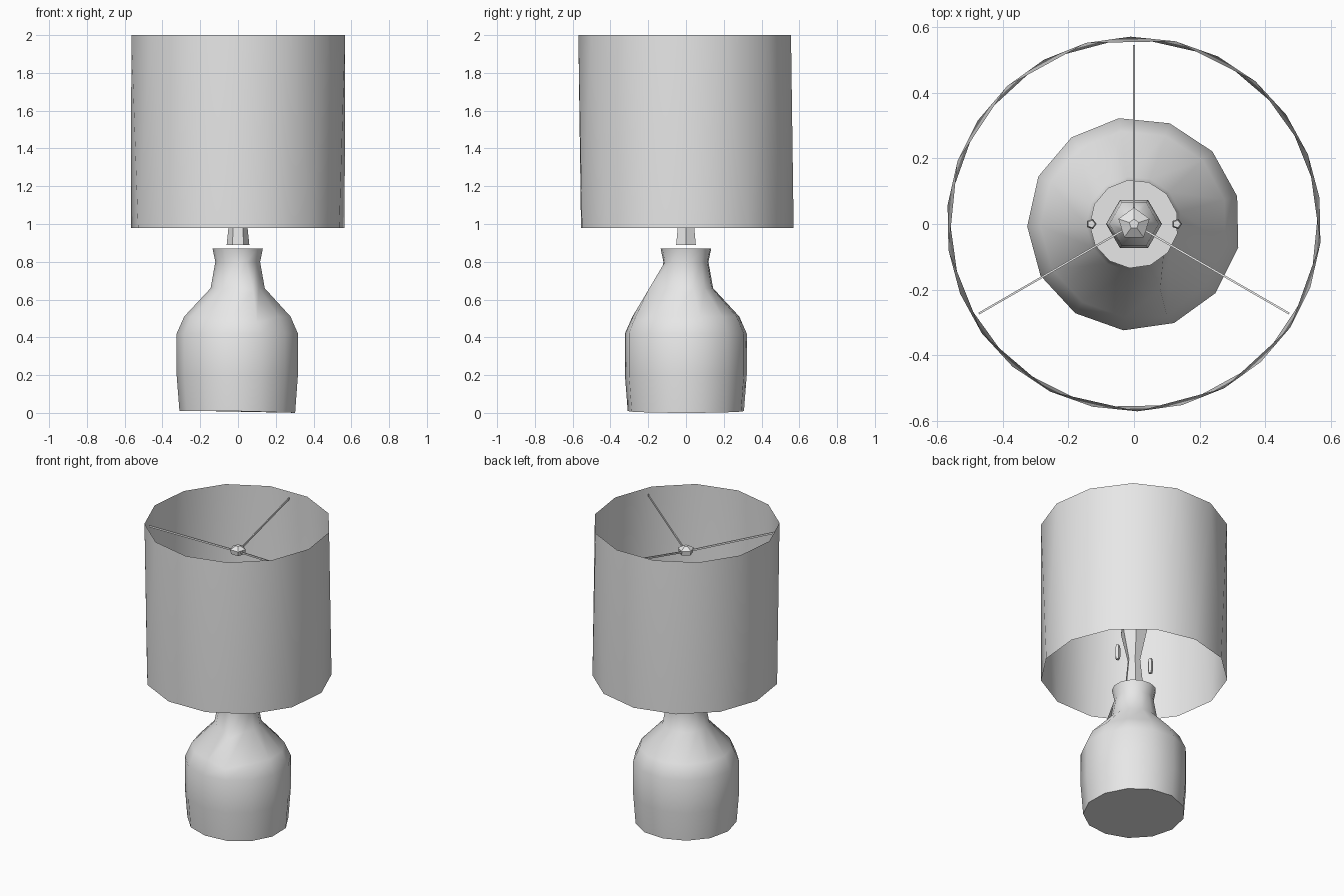
import bpy, bmesh, math
from mathutils import Vector

cube = bpy.data.objects.get("Cube")
if cube:
    bpy.data.objects.remove(cube, do_unlink=True)

grey = bpy.data.materials.new("light_grey")
grey.use_nodes = True
grey.diffuse_color = (0.8, 0.8, 0.8, 1)
grey.node_tree.nodes["Principled BSDF"].inputs["Base Color"].default_value = (0.8, 0.8, 0.8, 1)


def finish(name, bm, angle=50):
    """Turn a bmesh into a named, shaded object."""
    mesh = bpy.data.meshes.new(name)
    bm.to_mesh(mesh)
    bm.free()
    mesh.materials.append(grey)
    obj = bpy.data.objects.new(name, mesh)
    bpy.context.collection.objects.link(obj)
    bpy.ops.object.select_all(action='DESELECT')
    obj.select_set(True)
    bpy.context.view_layer.objects.active = obj
    bpy.ops.object.shade_smooth_by_angle(angle=math.radians(angle))
    return obj


def lathe(profile, sides, start=0.0, twist=0.0, caps=True):
    """Stack rings of (radius, z), each turned by twist steps from the last."""
    bm = bmesh.new()
    step = math.tau / sides
    rings = []
    for level, (r, z) in enumerate(profile):
        turn = start + level * twist * step
        rings.append([bm.verts.new((r * math.cos(turn + i * step),
                                    r * math.sin(turn + i * step), z))
                      for i in range(sides)])
    for low, high in zip(rings, rings[1:]):
        for i in range(sides):
            j = (i + 1) % sides
            if twist:
                bm.faces.new((low[i], low[j], high[i]))
                bm.faces.new((low[j], high[j], high[i]))
            else:
                bm.faces.new((low[i], low[j], high[j], high[i]))
    if caps:
        bm.faces.new(rings[0][::-1])
        bm.faces.new(rings[-1])
    return bm, rings


# Pot-shaped base, with a pulled-out ridge at the front of the neck
bm, rings = lathe([(0.31, 0.01), (0.325, 0.2), (0.325, 0.42), (0.285, 0.51),
                   (0.145, 0.66), (0.12, 0.8), (0.135, 0.87)],
                  13, start=math.radians(-68))
rings[4][0].co = (0.08, -0.2, 0.65)
rings[3][0].co = (0.1, -0.28, 0.48)
for v in rings[0]:
    v.co.z = 0.01 - 0.01 * v.co.x / 0.31 if v.co.x > 0 else 0.01
finish("lamp_base", bm)

# Drum shade: open, with top and bottom rims half a step apart
bm, _ = lathe([(0.57, 0.98), (0.57, 2.0)], 13, start=math.radians(8),
              twist=0.5, caps=False)
finish("drum_shade", bm)

# Socket and bulb
bm, _ = lathe([(0.06, 0.89), (0.04, 1.08)], 6)
finish("socket", bm)
bm, _ = lathe([(0.04, 1.08), (0.085, 1.28), (0.075, 1.36), (0.03, 1.42)], 6)
finish("bulb", bm)

# Hub that carries the shade
bm, _ = lathe([(0.045, 1.8), (0.05, 1.83), (0.015, 1.85)], 5, start=math.pi / 2)
finish("shade_hub", bm, 30)

# Three sloping spokes from hub to shade
for number, degrees in enumerate((90, 210, 330), 1):
    a = math.radians(degrees)
    out = Vector((math.cos(a), math.sin(a), 0))
    side = Vector((-out.y, out.x, 0)) * 0.003
    bm = bmesh.new()
    ends = []
    for r, z in ((0.035, 1.82), (0.545, 1.96)):
        centre = out * r + Vector((0, 0, z))
        up = Vector((0, 0, 0.006))
        ends.append([bm.verts.new(centre + s * side + t * up)
                     for s, t in ((-1, -1), (1, -1), (1, 1), (-1, 1))])
    for i in range(4):
        j = (i + 1) % 4
        bm.faces.new((ends[0][i], ends[0][j], ends[1][j], ends[1][i]))
    bm.faces.new(ends[0])
    bm.faces.new(ends[1])
    bmesh.ops.recalc_face_normals(bm, faces=bm.faces)
    finish(f"shade_spoke_{number}", bm, 30)

# Small clips on both sides of the socket
for name, sign in (("left_clip", 1), ("right_clip", -1)):
    bm, _ = lathe([(0.012, 1.04), (0.016, 1.06), (0.016, 1.12), (0.012, 1.14)], 5)
    bmesh.ops.translate(bm, verts=bm.verts, vec=(sign * 0.13, 0, 0))
    finish(name, bm)
